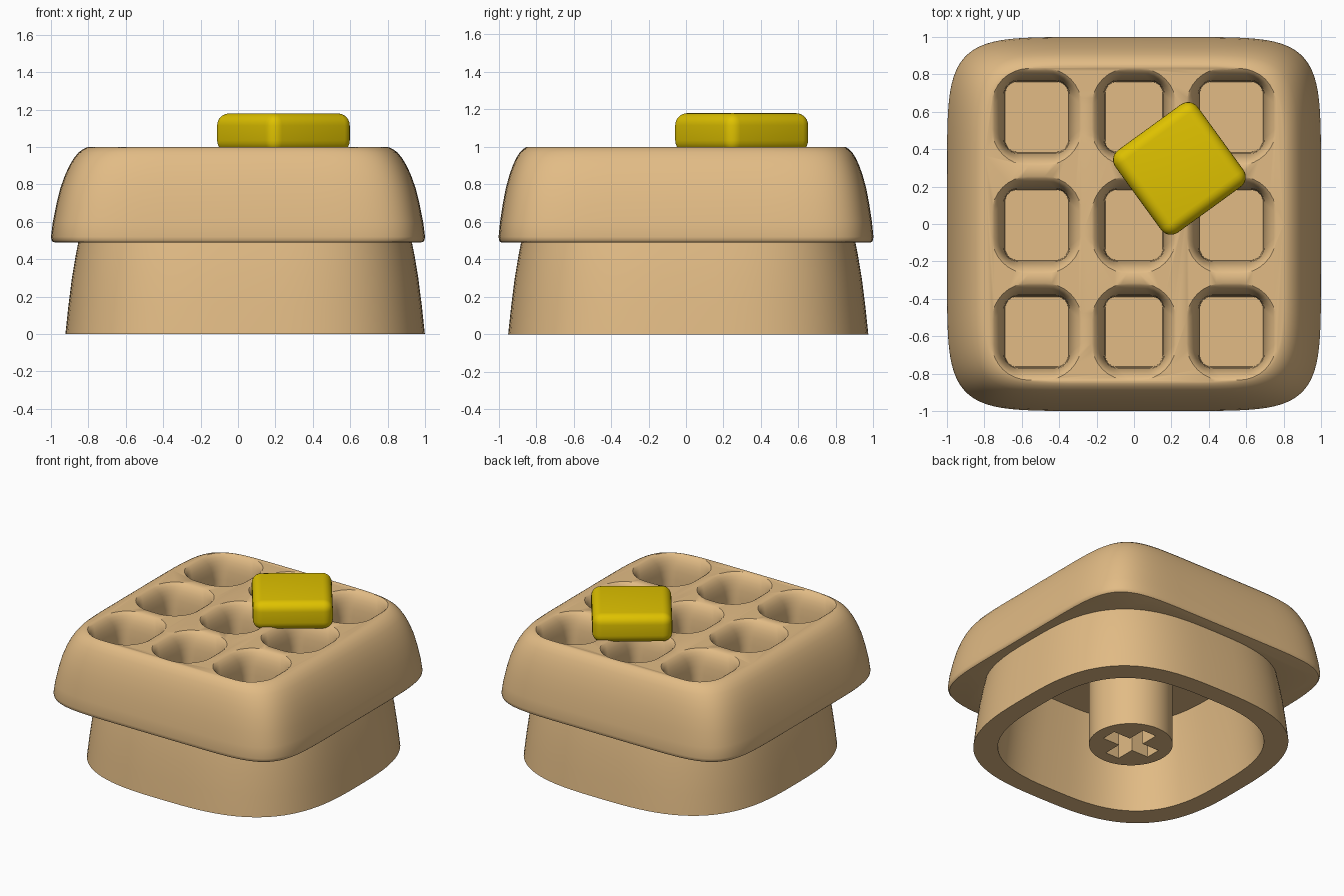
import bpy, bmesh
from math import sin, cos, pi, radians, copysign

if "Cube" in bpy.data.objects:
    bpy.data.objects.remove(bpy.data.objects["Cube"])


def rounded_rect(hx, hy, r, steps=8):
    pts = []
    for k, (sx, sy) in enumerate(((1, 1), (-1, 1), (-1, -1), (1, -1))):
        for i in range(steps + 1):
            a = (k + i / steps) * pi / 2
            pts.append((sx * (hx - r) + r * cos(a), sy * (hy - r) + r * sin(a)))
    return pts


def squircle(hx, hy, n=2.9, steps=96):
    pw = lambda v: copysign(abs(v) ** (2 / n), v) if abs(v) > 1e-9 else 0
    return [(hx * pw(cos(2 * pi * i / steps)), hy * pw(sin(2 * pi * i / steps)))
            for i in range(steps)]


def loft(name, rings, center=(0, 0)):
    """rings: list of (z, outline), bottom to top, capped at both ends."""
    bm = bmesh.new()
    loops = [[bm.verts.new((x + center[0], y + center[1], z)) for x, y in pts]
             for z, pts in rings]
    for a, b in zip(loops, loops[1:]):
        for i in range(len(a)):
            j = (i + 1) % len(a)
            bm.faces.new((a[i], a[j], b[j], b[i]))
    bm.faces.new(loops[0][::-1])
    bm.faces.new(loops[-1])
    mesh = bpy.data.meshes.new(name)
    bm.to_mesh(mesh)
    bm.free()
    ob = bpy.data.objects.new(name, mesh)
    bpy.context.collection.objects.link(ob)
    return ob


def activate(ob):
    bpy.ops.object.select_all(action='DESELECT')
    ob.select_set(True)
    bpy.context.view_layer.objects.active = ob


def boolean(ob, other, op):
    m = ob.modifiers.new(op.lower(), 'BOOLEAN')
    m.operation, m.object, m.solver = op, other, 'EXACT'
    activate(ob)
    bpy.ops.object.modifier_apply(modifier=m.name)
    bpy.data.objects.remove(other)


def finish(ob, mat, angle=35):
    ob.data.materials.clear()
    ob.data.materials.append(mat)
    activate(ob)
    bpy.ops.object.shade_smooth_by_angle(angle=radians(angle))


def material(name, color):
    m = bpy.data.materials.new(name)
    m.diffuse_color = (*color, 1)
    m.use_nodes = True
    m.node_tree.nodes["Principled BSDF"].inputs["Base Color"].default_value = m.diffuse_color
    return m


batter = material("baked_batter", (0.76, 0.50, 0.235))
yellow = material("butter_yellow", (0.74, 0.54, 0.0))

# Waffle block with a domed shoulder
side = [(.49, .022), (.493, .01), (.502, .003), (.52, 0), (.6, .01), (.7, .03), (.78, .05),
        (.85, .075), (.9, .098), (.94, .122), (.97, .146), (.988, .17), (.998, .19), (1.0, .2)]
waffle = loft("waffle_cap", [(z, squircle(1 - d, 1 - .77 * d, 6.5)) for z, d in side])

# Nine flared pockets
flare = [(.72, 0), (.82, .004), (.88, .01), (.92, .018), (.95, .029),
         (.975, .043), (.992, .06), (1.002, .076), (1.1, .078)]
for cx, hx in ((-.52, .167), (0, .153), (.52, .167)):
    for cy in (-.576, -.005, .573):
        pocket = loft("pocket", [(z, rounded_rect(hx + d, .187 + d, .06 + 1.9 * d))
                                 for z, d in flare], (cx, cy))
        boolean(waffle, pocket, 'DIFFERENCE')

# Tapered skirt below, then hollowed out
CENTER = (.038, .012)
skirt = loft("skirt", [(z, squircle(h, h, 2.95)) for z, h in
                       ((0, .961), (.15, .945), (.3, .926), (.42, .906), (.6, .87))], CENTER)
boolean(waffle, skirt, 'UNION')
cavity = loft("cavity", [(z, squircle(h, h, 2.9)) for z, h in
                         ((-.1, .825), (0, .815), (.3, .785), (.65, .73))], CENTER)
boolean(waffle, cavity, 'DIFFERENCE')
finish(waffle, batter)

# Mounting stem with a cross-shaped socket
circle = [(.285 * cos(2 * pi * i / 64), .285 * sin(2 * pi * i / 64)) for i in range(64)]
stem = loft("stem", [(0, circle), (.67, circle)], CENTER)
L, W = .197, .057
cross = [(L, -W), (L, W), (W, W), (W, L), (-W, L), (-W, W),
         (-L, W), (-L, -W), (-W, -W), (-W, -L), (W, -L), (W, -W)]
socket = loft("socket", [(-.1, cross), (.45, cross)], CENTER)
boolean(stem, socket, 'DIFFERENCE')
finish(stem, batter)

# Butter pat
bpy.ops.mesh.primitive_cube_add(size=1, location=(.243, .297, 1.075), rotation=(0, 0, radians(36)))
butter = bpy.context.object
butter.name = "butter_pat"
butter.scale = (.545, .545, .21)
bpy.ops.object.transform_apply(location=False, rotation=False, scale=True)
bev = butter.modifiers.new("round", 'BEVEL')
bev.width, bev.segments = .065, 6
bpy.ops.object.modifier_apply(modifier=bev.name)
finish(butter, yellow, 60)
